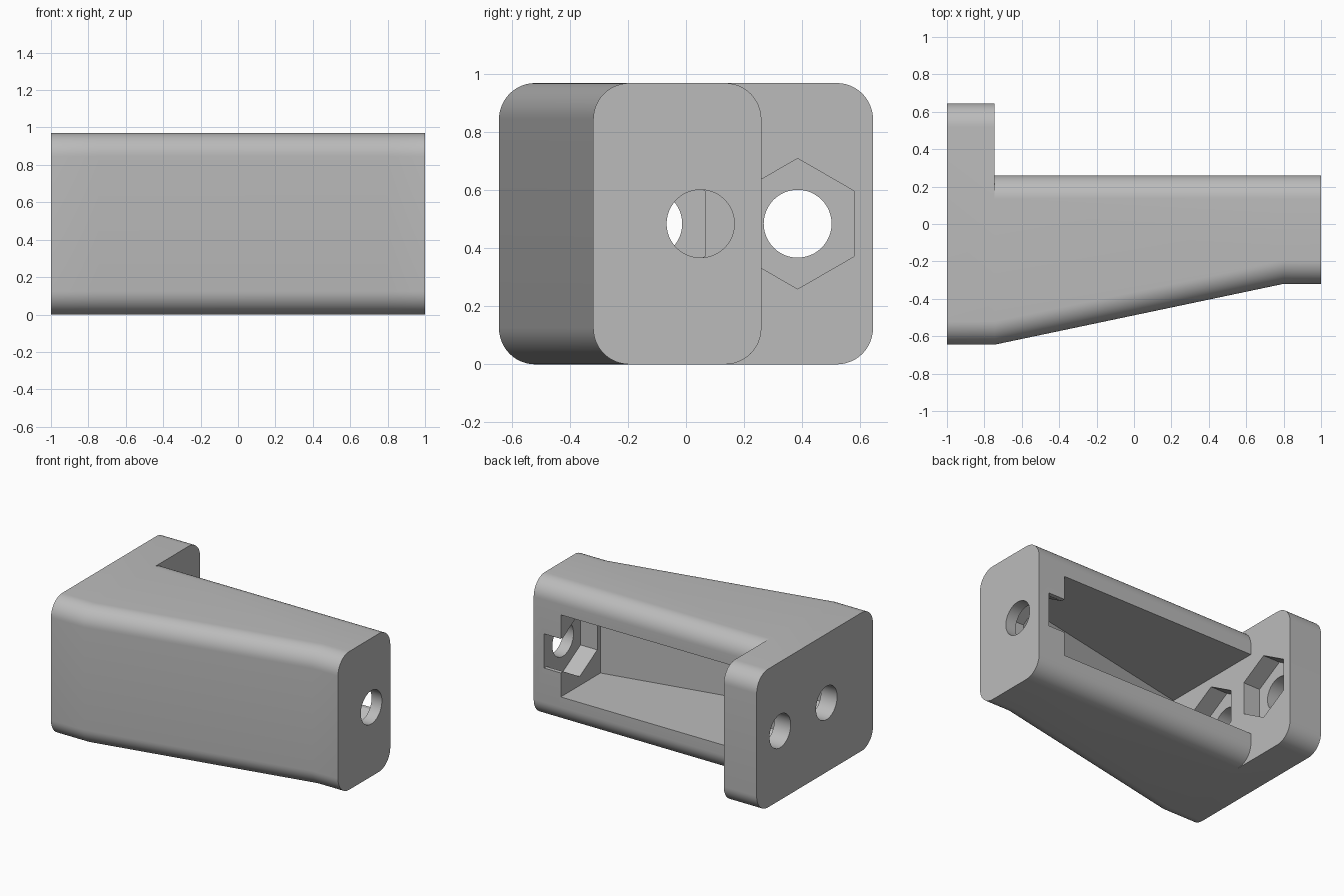
import bpy, bmesh, math

cube = bpy.data.objects.get("Cube")
if cube:
    bpy.data.objects.remove(cube, do_unlink=True)

# Main dimensions
HEIGHT = 0.97
MID_Z = HEIGHT / 2
FRONT, BACK = -0.645, 0.645
BODY_BACK, TIP_FRONT = 0.26, -0.32
PLATE_X, TAPER_X = -0.745, 0.8
POCKET_DEPTH = 0.13

grey = bpy.data.materials.new("plain_grey")
grey.use_nodes = True
colour = (0.5, 0.5, 0.5, 1)
grey.diffuse_color = colour
grey.node_tree.nodes["Principled BSDF"].inputs["Base Color"].default_value = colour


def rounded(y0, y1, r=0.125, steps=12):
    """Full-height rounded rectangle in the y-z plane."""
    corners = [(y1 - r, HEIGHT - r), (y0 + r, HEIGHT - r), (y0 + r, r), (y1 - r, r)]
    points = []
    for i, (cy, cz) in enumerate(corners):
        for s in range(steps + 1):
            a = math.pi / 2 * (i + s / steps)
            points.append((cy + r * math.cos(a), cz + r * math.sin(a)))
    return points


def rectangle(y0, y1, half):
    z0, z1 = MID_Z - half, MID_Z + half
    return [(y1, z1), (y0, z1), (y0, z0), (y1, z0)]


def polygon(y, radius, sides):
    """Regular polygon with a corner pointing up."""
    angles = [math.pi / 2 + math.tau * i / sides for i in range(sides)]
    return [(y + radius * math.cos(a), MID_Z + radius * math.sin(a)) for a in angles]


def loft(name, sections):
    """Solid through y-z outlines placed along x."""
    bm = bmesh.new()
    rings = [[bm.verts.new((x, y, z)) for y, z in outline] for x, outline in sections]
    for a, b in zip(rings, rings[1:]):
        for i in range(len(a)):
            j = (i + 1) % len(a)
            bm.faces.new((a[i], a[j], b[j], b[i]))
    bm.faces.new(rings[0])
    bm.faces.new(rings[-1])
    bmesh.ops.recalc_face_normals(bm, faces=bm.faces)
    mesh = bpy.data.meshes.new(name)
    bm.to_mesh(mesh)
    bm.free()
    mesh.materials.append(grey)
    obj = bpy.data.objects.new(name, mesh)
    bpy.context.collection.objects.link(obj)
    return obj


def prism(name, x0, x1, outline):
    return loft(name, [(x0, outline), (x1, outline)])


def combine(target, tool, operation):
    """Apply a boolean and discard its tool."""
    bpy.context.view_layer.objects.active = target
    mod = target.modifiers.new(tool.name, "BOOLEAN")
    mod.operation = operation
    mod.solver = "EXACT"
    mod.object = tool
    bpy.ops.object.modifier_apply(modifier=mod.name)
    bpy.data.objects.remove(tool, do_unlink=True)


# Tapered arm joined to the mounting plate
bracket = loft("bracket", [
    (-1, rounded(FRONT, BODY_BACK)),
    (PLATE_X, rounded(FRONT, BODY_BACK)),
    (TAPER_X, rounded(TIP_FRONT, BODY_BACK)),
    (1, rounded(TIP_FRONT, BODY_BACK)),
])
combine(bracket, prism("mounting_plate", -1, PLATE_X, rounded(FRONT, BACK)), "UNION")

# Cavity open to the back, its inner wall following the taper
combine(bracket, loft("cavity", [
    (PLATE_X, rectangle(-0.5, 0.4, 0.288)),
    (TAPER_X - 0.01, rectangle(-0.18, 0.4, 0.288)),
]), "DIFFERENCE")

# Plate bolt holes with hexagonal nut pockets
for y in (-0.13, 0.385):
    combine(bracket, prism("plate_hole", -1.1, -0.6, polygon(y, 0.117, 48)), "DIFFERENCE")
    combine(bracket, prism("plate_pocket", PLATE_X - POCKET_DEPTH, PLATE_X + 0.1,
                           polygon(y, 0.225, 6)), "DIFFERENCE")

# Tip bolt hole, nut pocket and the slot that opens it to the back
TIP_Y = 0.05
combine(bracket, prism("tip_hole", 0.7, 1.1, polygon(TIP_Y, 0.117, 48)), "DIFFERENCE")
tip_pocket_end = TAPER_X - 0.01 + POCKET_DEPTH
combine(bracket, prism("tip_pocket", 0.7, tip_pocket_end, polygon(TIP_Y, 0.225, 6)), "DIFFERENCE")
combine(bracket, prism("tip_slot", 0.7, tip_pocket_end, rectangle(TIP_Y, 0.4, 0.12)), "DIFFERENCE")

# Smooth rounded edges, crisp machined edges
bpy.ops.object.select_all(action="DESELECT")
bracket.select_set(True)
bpy.context.view_layer.objects.active = bracket
bpy.ops.object.shade_smooth_by_angle(angle=math.radians(25))
